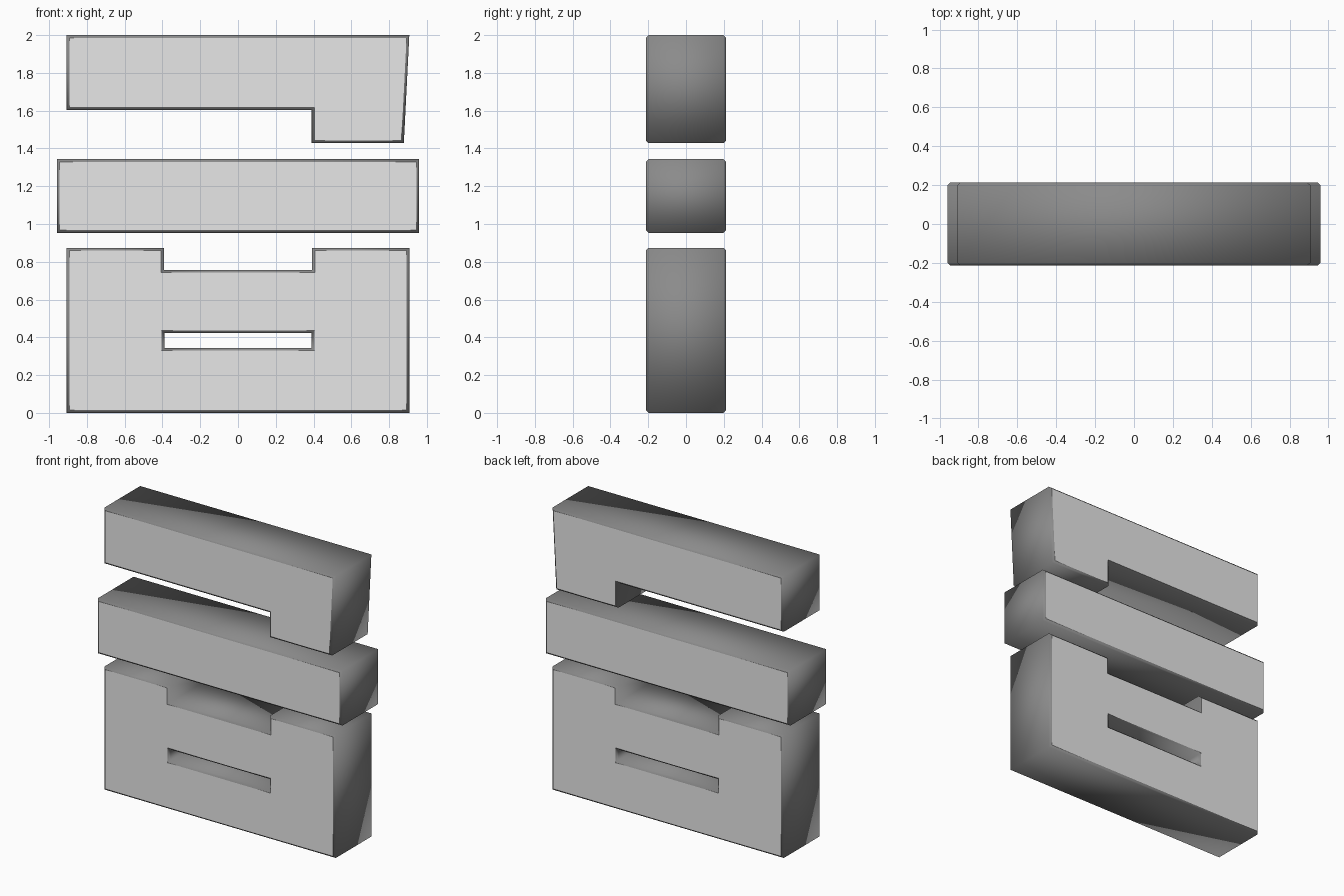
import bpy
import math
from mathutils import Matrix

if "Cube" in bpy.data.objects:
    bpy.data.objects.remove(bpy.data.objects["Cube"])

HALF_DEPTH = 0.213
CHAMFER = 0.014


def flat_colour(name, v):
    m = bpy.data.materials.new(name)
    m.diffuse_color = (v, v, v, 1)
    m.use_nodes = True
    m.node_tree.nodes["Principled BSDF"].inputs["Base Color"].default_value = m.diffuse_color
    return m


light_grey = flat_colour("light_grey", 0.8)
dark_grey = flat_colour("dark_grey", 0.257)


def slab(name, *outlines):
    """Extrude flat (x, z) outlines along y with chamfered rims; later outlines are holes."""
    curve = bpy.data.curves.new(name + "_profile", 'CURVE')
    curve.dimensions = '2D'
    curve.fill_mode = 'BOTH'
    curve.extrude = HALF_DEPTH - CHAMFER
    curve.bevel_depth = CHAMFER
    curve.bevel_resolution = 0
    curve.offset = -CHAMFER
    for pts in outlines:
        s = curve.splines.new('POLY')
        s.points.add(len(pts) - 1)
        for p, (x, z) in zip(s.points, pts):
            p.co = (x, z, 0, 1)
        s.use_cyclic_u = True
        s.use_smooth = True
    helper = bpy.data.objects.new(name + "_profile", curve)
    bpy.context.collection.objects.link(helper)
    dg = bpy.context.evaluated_depsgraph_get()
    mesh = bpy.data.meshes.new_from_object(helper.evaluated_get(dg))
    bpy.data.objects.remove(helper)
    mesh.name = name
    mesh.transform(Matrix.Rotation(math.pi / 2, 4, 'X'))
    # Light front and back faces, dark sides and chamfered rims
    mesh.materials.clear()
    mesh.materials.append(light_grey)
    mesh.materials.append(dark_grey)
    for f in mesh.polygons:
        f.material_index = 0 if abs(f.normal.y) > 0.9 else 1
    obj = bpy.data.objects.new(name, mesh)
    bpy.context.collection.objects.link(obj)
    return obj


def rect(x, z0, z1):
    return [(-x, z0), (x, z0), (x, z1), (-x, z1)]


# Lower block with a notch in the top and a slot through the middle
slab("lower_block",
     [(-0.907, 0), (0.907, 0), (0.907, 0.873), (0.393, 0.873),
      (0.393, 0.757), (-0.393, 0.757), (-0.393, 0.873), (-0.907, 0.873)],
     rect(0.39, 0.344, 0.422))

# Wide middle bar
slab("middle_bar", rect(0.959, 0.953, 1.343))

# Upper hooked block with a slanted right end
slab("upper_block",
     [(-0.907, 1.604), (0.39, 1.604), (0.39, 1.428), (0.878, 1.428),
      (0.907, 2.0), (-0.907, 2.0)])
